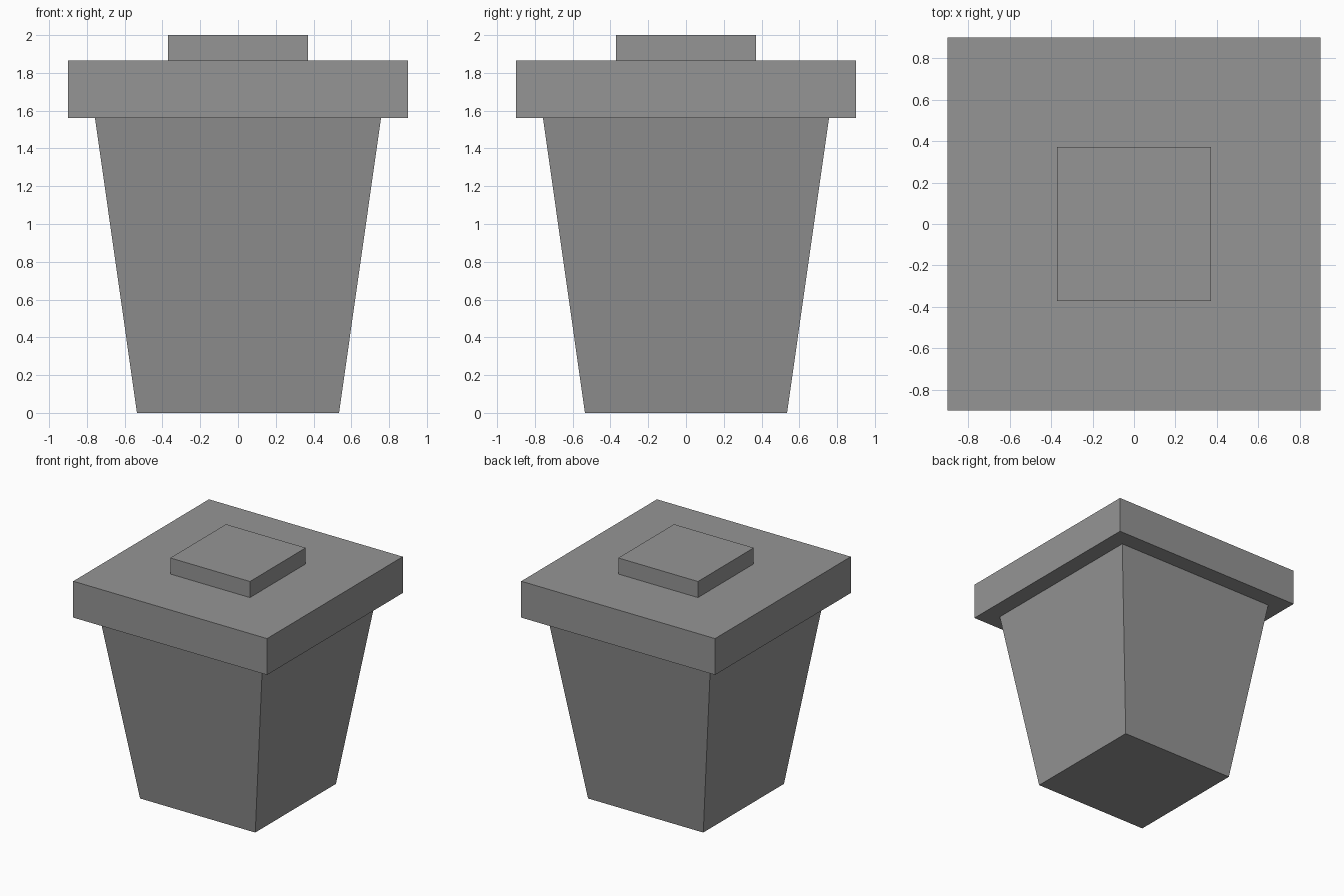
import bpy
import bmesh

cube = bpy.data.objects.get("Cube")
if cube:
    bpy.data.objects.remove(cube, do_unlink=True)

# Single flat grey
grey = bpy.data.materials.new("mid_grey")
grey.use_nodes = True
colour = (0.3, 0.3, 0.3, 1)
grey.diffuse_color = colour
grey.node_tree.nodes["Principled BSDF"].inputs["Base Color"].default_value = colour


def square_block(name, z_bottom, z_top, half_bottom, half_top):
    """Square block whose sides taper from the bottom to the top."""
    bm = bmesh.new()
    bmesh.ops.create_cube(bm, size=2)
    for v in bm.verts:
        half = half_top if v.co.z > 0 else half_bottom
        v.co = (v.co.x * half, v.co.y * half, z_top if v.co.z > 0 else z_bottom)
    mesh = bpy.data.meshes.new(name)
    bm.to_mesh(mesh)
    bm.free()
    mesh.materials.append(grey)
    obj = bpy.data.objects.new(name, mesh)
    bpy.context.collection.objects.link(obj)
    return obj


# Tapered bin, overhanging lid and low handle
square_block("bin_body", 0, 1.56, 0.535, 0.757)
square_block("lid", 1.56, 1.865, 0.9, 0.9)
square_block("lid_handle", 1.865, 2, 0.37, 0.37)
